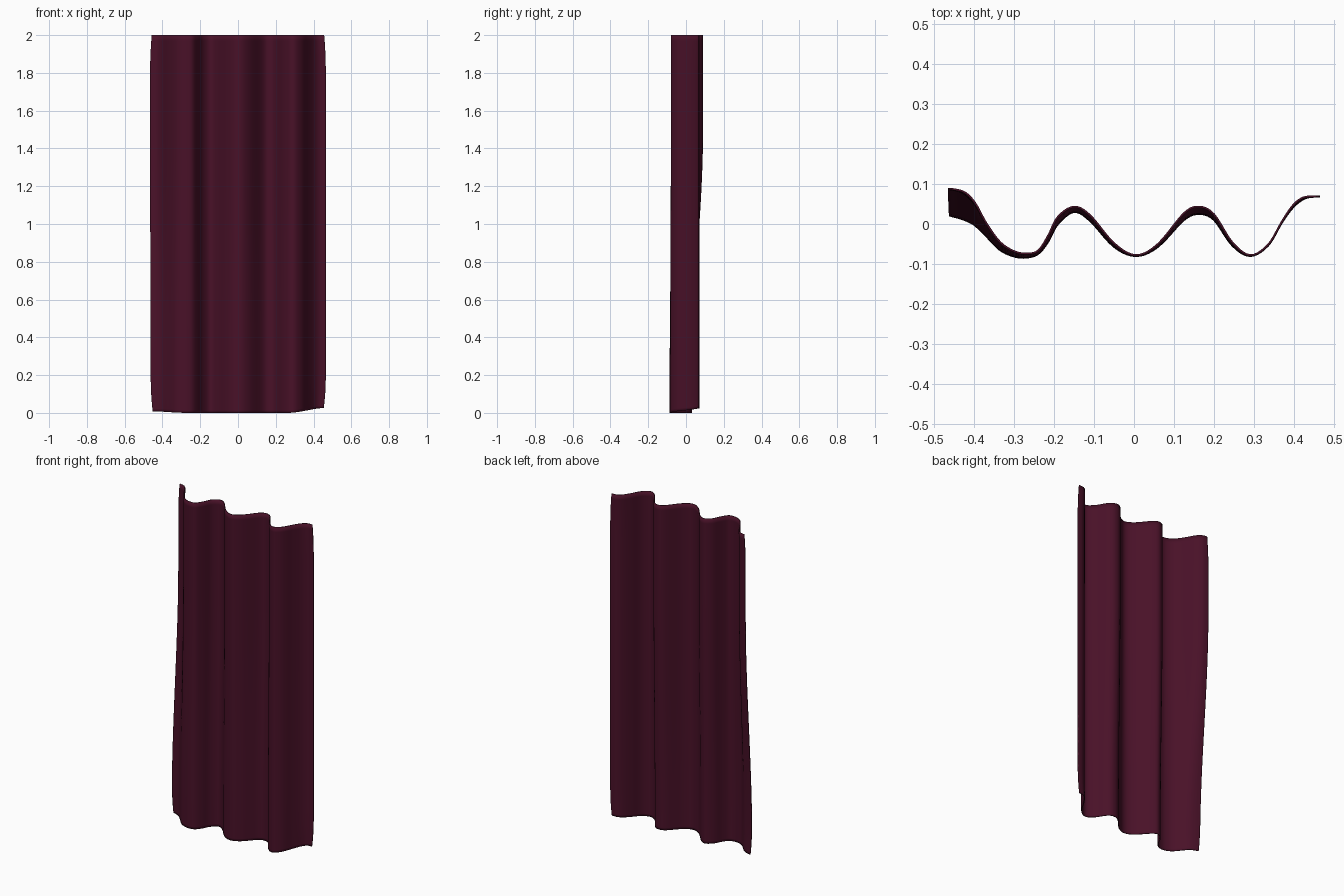
import bpy, bmesh
from mathutils import Vector

if "Cube" in bpy.data.objects:
    bpy.data.objects.remove(bpy.data.objects["Cube"])

# Fold lines of the cloth seen from above, at the top and at the hem
TOP = [(-.465, .088), (-.43, .079), (-.40, .052), (-.37, .003), (-.335, -.045), (-.30, -.068),
       (-.27, -.074), (-.24, -.067), (-.215, -.03), (-.19, .018), (-.15, .043), (-.11, .022),
       (-.05, -.048), (.005, -.078), (.06, -.05), (.125, .027), (.163, .043), (.20, .024),
       (.245, -.045), (.29, -.078), (.335, -.052), (.37, .006), (.40, .046), (.43, .066), (.465, .069)]
HEM = [(-.462, .021), (-.43, .012), (-.40, -.002), (-.37, -.03), (-.335, -.065), (-.30, -.081),
       (-.27, -.084), (-.24, -.075), (-.215, -.045), (-.19, .000), (-.15, .030), (-.11, .008),
       (-.05, -.057), (.005, -.080), (.06, -.057), (.125, .010), (.163, .025), (.20, .010),
       (.245, -.053), (.29, -.080), (.335, -.054), (.37, .004), (.40, .044), (.43, .065), (.465, .069)]


def spline(pts, steps=5):
    p = [Vector(q) for q in pts]
    p = [2 * p[0] - p[1]] + p + [2 * p[-1] - p[-2]]
    out = []
    for i in range(1, len(p) - 2):
        a, b, c, d = p[i - 1:i + 3]
        for k in range(steps):
            t = k / steps
            out.append(.5 * (2 * b + (c - a) * t + (2 * a - 5 * b + 4 * c - d) * t * t
                             + (3 * b - a - 3 * c + d) * t ** 3))
    return out + [p[-2]]


def smooth(t):
    t = max(0, min(1, t))
    return t * t * (3 - 2 * t)


top, hem = spline(TOP), spline(HEM)
levels = [0, .015, .04, .08, .13] + [.2 + .08 * i for i in range(21)] + [1.87, 1.93, 1.97, 2]

# Curtain: sheet lofted between the two fold lines
bm = bmesh.new()
rows = []
for z in levels:
    s = smooth((1.5 - z) / 1.4)
    row = []
    for a, b in zip(top, hem):
        p = a.lerp(b, s)
        # side edges draw in slightly near the top and the hem
        side = smooth((abs(p.x) - .36) / .1)
        pull = max(0, 1 - z / .2) ** 2 + .8 * max(0, (z - 1.8) / .2) ** 2
        x = p.x - (1 if p.x > 0 else -1) * .011 * side * pull
        # hem rises towards the right edge
        lift = (.025 if p.x > 0 else .008) * smooth((abs(p.x) - .26) / .2) * max(0, 1 - z / .2)
        row.append(bm.verts.new((x, p.y, z + lift)))
    rows.append(row)
for r, q in zip(rows, rows[1:]):
    for i in range(len(r) - 1):
        bm.faces.new((r[i], r[i + 1], q[i + 1], q[i]))
me = bpy.data.meshes.new("curtain")
bm.to_mesh(me)
bm.free()
curtain = bpy.data.objects.new("curtain", me)
bpy.context.collection.objects.link(curtain)

# Cloth thickness
mod = curtain.modifiers.new("thickness", 'SOLIDIFY')
mod.thickness = .005
mod.offset = 0

mat = bpy.data.materials.new("dark maroon")
mat.diffuse_color = (.066, .0055, .021, 1)
mat.use_nodes = True
mat.node_tree.nodes["Principled BSDF"].inputs["Base Color"].default_value = mat.diffuse_color
me.materials.append(mat)

bpy.context.view_layer.objects.active = curtain
curtain.select_set(True)
bpy.ops.object.shade_smooth_by_angle()
